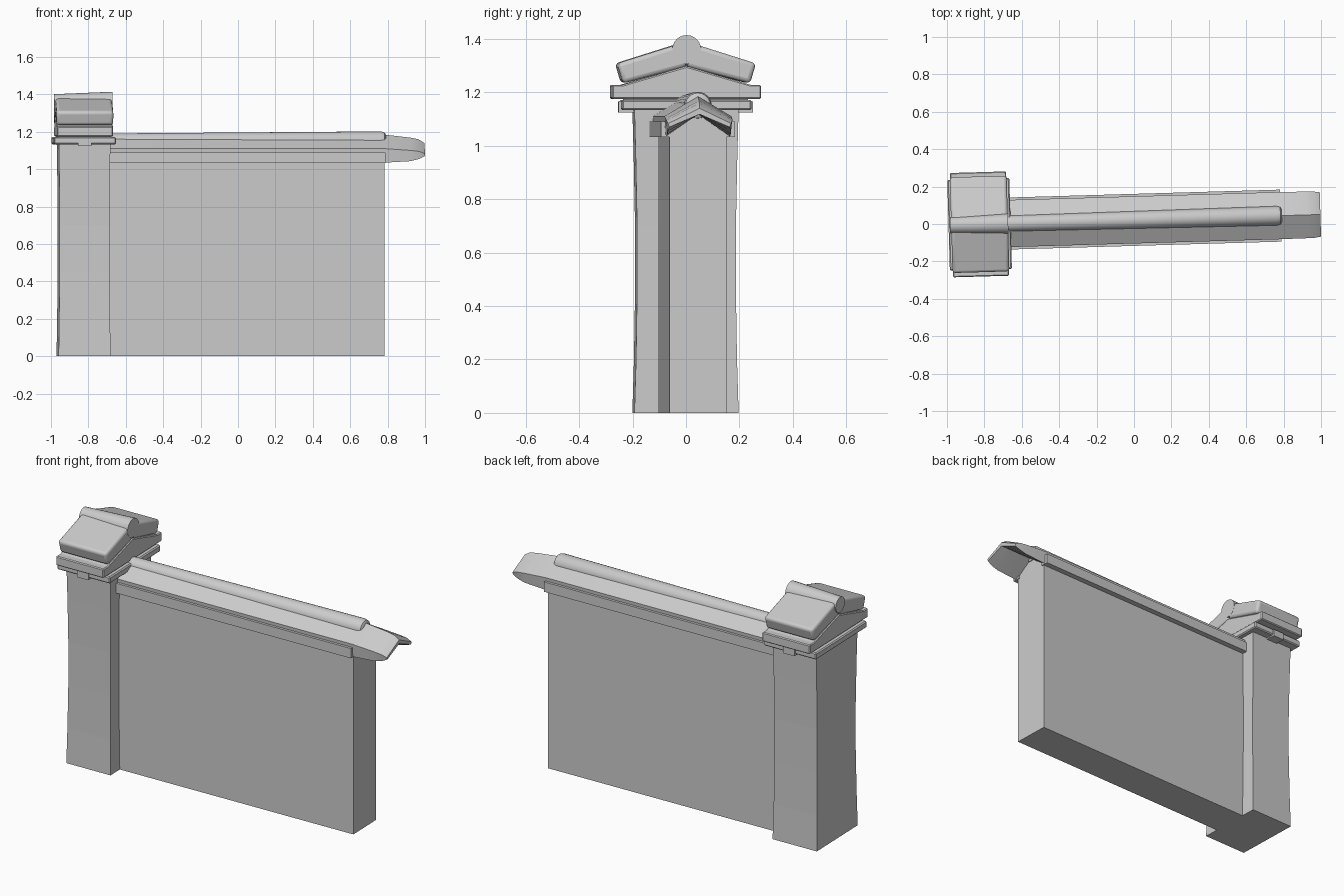
import bpy, bmesh, math
from mathutils import Matrix, Vector

if "Cube" in bpy.data.objects:
    bpy.data.objects.remove(bpy.data.objects["Cube"])

# the whole wall stands slightly skewed to the x axis
SKEW = Matrix.Translation((0, 0.022, 0)) @ Matrix.Rotation(0.029, 4, 'Z')
PX = -0.826  # pillar centre


def finish(bm, name, local=Matrix(), bevel=0, segs=2, smooth=False):
    bm.transform(SKEW @ local)
    bmesh.ops.recalc_face_normals(bm, faces=bm.faces)
    mesh = bpy.data.meshes.new(name)
    bm.to_mesh(mesh)
    bm.free()
    ob = bpy.data.objects.new(name, mesh)
    bpy.context.collection.objects.link(ob)
    if bevel:
        mod = ob.modifiers.new("bevel", 'BEVEL')
        mod.width, mod.segments = bevel, segs
        mod.limit_method = 'ANGLE'
        mod.angle_limit = math.radians(40)
    if smooth:
        bpy.ops.object.select_all(action='DESELECT')
        ob.select_set(True)
        bpy.context.view_layer.objects.active = ob
        bpy.ops.object.shade_smooth_by_angle(angle=math.radians(35))
    return ob


def loft(name, rings, **kw):
    bm = bmesh.new()
    vs = [[bm.verts.new(p) for p in ring] for ring in rings]
    n = len(rings[0])
    for a, b in zip(vs, vs[1:]):
        for i in range(n):
            j = (i + 1) % n
            bm.faces.new((a[i], a[j], b[j], b[i]))
    bm.faces.new(vs[0])
    bm.faces.new(vs[-1])
    return finish(bm, name, **kw)


def extrude_x(name, profile, x0, x1, **kw):
    return loft(name, [[(x, y, z) for y, z in profile] for x in (x0, x1)], **kw)


def box(name, lo, hi, **kw):
    (x0, y0, z0), (x1, y1, z1) = lo, hi
    return extrude_x(name, [(y0, z0), (y1, z0), (y1, z1), (y0, z1)], x0, x1, **kw)


def round_bar(name, stations):
    # stations: x, radius, centre z
    n = 24
    rings = [[(x, r * math.cos(2 * math.pi * i / n), z + r * math.sin(2 * math.pi * i / n))
              for i in range(n)] for x, r, z in stations]
    return loft(name, rings, smooth=True)


# wall panel, rising to a point under its roof
extrude_x("wall_panel", [(-0.107, 0), (0.107, 0), (0.107, 1.06), (0, 1.13), (-0.107, 1.06)], -0.72, 0.78)

# pillar with a slight waist
pillar = []
for z, hx, hy in [(0, .139, .195), (.2, .136, .189), (.45, .133, .185), (.7, .133, .185), (.95, .135, .190), (1.14, .138, .195)]:
    pillar.append([(PX - hx, -hy, z), (PX + hx, -hy, z), (PX + hx, hy, z), (PX - hx, hy, z)])
loft("pillar", pillar)

# eave trims along both wall faces
for s, side in ((-1, "front"), (1, "back")):
    ys = sorted((s * 0.095, s * 0.139))
    box(side + "_eave_trim", (-0.70, ys[0], 1.033), (0.785, ys[1], 1.09))

# wall roof: inverted V slab whose tail rounds off
roof = []
# x, top drop, underside lift, width scale
for x, drop, lift, w in [(-0.69, 0, 0, 1), (0.78, 0, 0, 1), (0.92, .016, .008, .99), (0.965, .025, .02, .98), (0.997, .045, .035, .94)]:
    prof = [(0, 1.185 - drop), (.126, 1.11 - drop * .6), (.12, 1.035 + lift),
            (0, 1.118), (-.12, 1.035 + lift), (-.126, 1.11 - drop * .6)]
    roof.append([(x, y * w, z) for y, z in prof])
loft("wall_roof", roof, smooth=True)

# wall ridge tile
round_bar("wall_ridge", [(-0.70, .043, 1.148), (0.765, .052, 1.15), (0.783, .047, 1.15), (0.79, .036, 1.15)])

# pillar cap: lower slab with small tabs
box("cap_lower_slab", (PX - .166, -.243, 1.133), (PX + .166, .243, 1.172), bevel=.006, segs=1)
box("cap_tab", (PX - .036, -.251, 1.125), (PX + .036, .251, 1.165))

# pillar cap: gabled upper block
extrude_x("cap_gable", [(-.279, 1.175), (.279, 1.175), (.279, 1.228), (.24, 1.228),
                        (0, 1.298), (-.24, 1.228), (-.279, 1.228)], PX - .15, PX + .15,
          bevel=.005, segs=1)
box("cap_joint", (PX - .14, -.23, 1.165), (PX + .14, .23, 1.185))

# pillar cap: two sloping roof slabs with rounded edges
for s, side in ((-1, "front"), (1, "back")):
    prof = [(0, 1.295), (s * .238, 1.233), (s * .26, 1.308), (0, 1.39)]
    extrude_x("cap_roof_" + side, prof, PX - .152, PX + .152, bevel=.016, segs=3, smooth=True)

# pillar cap ridge tile
round_bar("cap_ridge", [(-0.984, .044, 1.357), (-0.673, .054, 1.36)])
